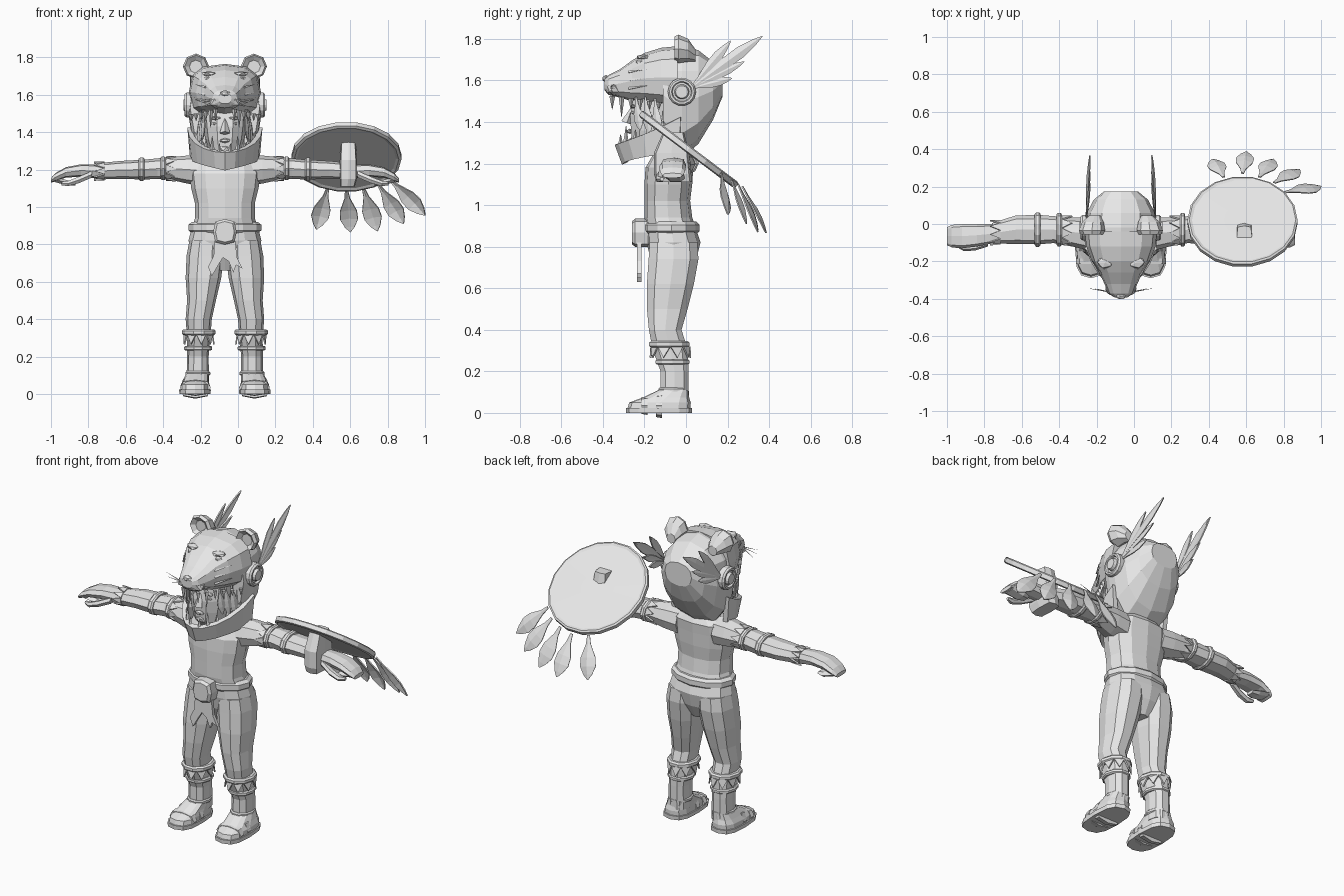
import bpy, bmesh
from math import sin, cos, pi, radians, copysign
from mathutils import Vector, Matrix

if "Cube" in bpy.data.objects:
    bpy.data.objects.remove(bpy.data.objects["Cube"])

grey = bpy.data.materials.new("plain_grey")
grey.use_nodes = True
grey.diffuse_color = (.8, .8, .8, 1)
grey.node_tree.nodes["Principled BSDF"].inputs["Base Color"].default_value = (.8, .8, .8, 1)
BODY = Vector((-.07, 0, 0))      # body centre line; all body parts are local to it


def finish(name, bm, mirror=False, thick=0, matrix=None):
    """Turn a bmesh into a flat shaded object, optionally thickened and mirrored."""
    bmesh.ops.recalc_face_normals(bm, faces=bm.faces)
    mesh = bpy.data.meshes.new(name)
    bm.to_mesh(mesh)
    bm.free()
    mesh.materials.append(grey)
    obj = bpy.data.objects.new(name, mesh)
    bpy.context.collection.objects.link(obj)
    if matrix is None:
        obj.location = BODY
    else:
        obj.matrix_world = matrix
    if thick:
        mod = obj.modifiers.new("thickness", 'SOLIDIFY')
        mod.thickness, mod.offset = thick, 0
    if mirror:
        mod = obj.modifiers.new("mirror", 'MIRROR')
        mod.use_mirror_merge = False
    return obj


def place(axis, t, a, b):
    return {'x': (t, a, b), 'y': (a, t, b), 'z': (a, b, t)}[axis]


def loft(name, axis, sections, sides=8, power=1.0, mirror=False, matrix=None):
    """Skin rings (position, centre a, centre b, radius a, radius b) along an axis."""
    bm = bmesh.new()
    rings = []
    for t, a, b, ra, rb in sections:
        ring = []
        for i in range(sides):
            c, s = cos(2 * pi * i / sides), sin(2 * pi * i / sides)
            c, s = (copysign(abs(v) ** power, v) if abs(v) > 1e-6 else 0 for v in (c, s))
            ring.append(bm.verts.new(place(axis, t, a + ra * c, b + rb * s)))
        rings.append(ring)
    for low, high in zip(rings, rings[1:]):
        for i in range(sides):
            j = (i + 1) % sides
            bm.faces.new((low[i], low[j], high[j], high[i]))
    bm.faces.new(rings[0])
    bm.faces.new(rings[-1])
    return finish(name, bm, mirror, matrix=matrix)


def band(name, axis, t, half, a, b, ra, rb, mirror=True, sides=10):
    """A bevelled ring around a limb."""
    loft(name, axis, [(t - half, a, b, ra * .9, rb * .9), (t - half / 2, a, b, ra, rb),
                      (t + half / 2, a, b, ra, rb), (t + half, a, b, ra * .9, rb * .9)],
         sides, mirror=mirror)


def fringe(name, axis, t, tip, a, b, ra, rb, count=9):
    """Triangular points hanging from a ring."""
    bm = bmesh.new()
    for i in range(count):
        def spot(step, pos, grow=1):
            angle = 2 * pi * (i + step) / count
            return bm.verts.new(place(axis, pos, a + ra * grow * cos(angle), b + rb * grow * sin(angle)))
        bm.faces.new((spot(0, t), spot(1, t), spot(.5, tip, 1.04)))
    finish(name, bm, True, .008)


def plate(name, outline, y, depth, mirror=False):
    """Front facing outline of (x, z) points pushed back by depth."""
    bm = bmesh.new()
    bm.faces.new([bm.verts.new((x, y, z)) for x, z in outline])
    return finish(name, bm, mirror, depth)


def spike(name, base, tip, width, mirror=False, sides=4):
    """Tapered point: tooth, whisker or nose."""
    base, tip = Vector(base), Vector(tip)
    bm = bmesh.new()
    turn = (tip - base).to_track_quat('Z', 'Y').to_matrix().to_4x4()
    bmesh.ops.create_cone(bm, cap_ends=True, segments=sides, radius1=width, radius2=width * .08,
                          depth=(tip - base).length,
                          matrix=Matrix.Translation((base + tip) / 2) @ turn)
    finish(name, bm, mirror)


def blob(name, centre, size, mirror=False, detail=1):
    bm = bmesh.new()
    bmesh.ops.create_icosphere(bm, subdivisions=detail, radius=1,
                               matrix=Matrix.Translation(centre) @ Matrix.Diagonal((*size, 1)))
    finish(name, bm, mirror)


def feather(name, base, tip, width, normal, mirror=False, local=True):
    """Leaf shaped blade with a raised spine."""
    base, tip, normal = Vector(base), Vector(tip), Vector(normal)
    side = (tip - base).cross(normal).normalized()
    up = side.cross(tip - base).normalized() * width * .15
    bm = bmesh.new()
    rows = []
    for t, w in ((0, .15), (.2, .3), (.5, .95), (.7, 1), (.88, .55), (1, .04)):
        mid = base.lerp(tip, t)
        rows.append([bm.verts.new(p) for p in
                     (mid - side * w * width / 2, mid + up * w, mid + side * w * width / 2)])
    for r, q in zip(rows, rows[1:]):
        for i in (0, 1):
            bm.faces.new((r[i], r[i + 1], q[i + 1], q[i]))
    finish(name, bm, mirror, .007, None if local else Matrix())


# Torso, neck and belt
loft("torso", 'z', [(.66, 0, -.06, .05, .07), (.74, 0, -.06, .17, .11), (.82, 0, -.06, .195, .13),
                    (.88, 0, -.07, .18, .12), (.94, 0, -.085, .16, .115), (1.02, 0, -.09, .16, .11),
                    (1.1, 0, -.085, .18, .115), (1.18, 0, -.08, .19, .115), (1.24, 0, -.06, .18, .1),
                    (1.28, 0, -.06, .11, .075), (1.32, 0, -.07, .07, .065)], 12, .85)
band("belt", 'z', .89, .03, 0, -.07, .195, .135, False, 12)
loft("belt_buckle", 'y', [(-.26, 0, .867, .05, .055), (-.245, 0, .867, .063, .068),
                          (-.18, 0, .867, .063, .068)], 8, .6)
plate("loincloth", [(-.055, .82), (.055, .82), (.065, .73), (.095, .67), (.06, .69), (.045, .65),
                    (.02, .71), (-.01, .73), (-.035, .69), (-.07, .63), (-.09, .68), (-.06, .74)],
      -.225, .02)

# Legs, cuffs and sandals
loft("leg", 'z', [(.06, .145, -.055, .06, .07), (.2, .145, -.055, .058, .07), (.3, .14, -.075, .062, .088),
                  (.4, .14, -.1, .07, .082), (.5, .125, -.09, .077, .102), (.62, .115, -.075, .095, .118),
                  (.74, .105, -.06, .1, .125), (.82, .1, -.06, .09, .12)], 10, .85, True)
band("knee_band", 'z', .33, .016, .14, -.08, .09, .102)
fringe("knee_fringe", 'z', .32, .265, .14, -.075, .078, .094)
band("shin_band", 'z', .245, .013, .143, -.065, .075, .086)
band("ankle_band", 'z', .11, .012, .145, -.06, .067, .077)
loft("foot", 'z', [(.02, .16, -.13, .078, .152), (.05, .16, -.125, .076, .148),
                   (.075, .155, -.095, .068, .11), (.11, .147, -.06, .06, .073)], 12, .7, True)
loft("sandal_sole", 'z', [(0, .16, -.13, .083, .158), (.024, .16, -.13, .085, .16)], 12, .7, True)
for y, high in ((-.2, .04), (-.13, .055)):
    loft("sandal_strap", 'y', [(y - .015, .158, .035, .082, high), (y + .015, .158, .035, .082, high + .005)],
         8, .7, True)

# Arms, armbands and hands
loft("arm", 'x', [(.12, -.06, 1.195, .09, .08), (.2, -.05, 1.2, .085, .075), (.28, -.04, 1.205, .075, .062),
                  (.36, -.03, 1.205, .072, .055), (.43, -.03, 1.2, .078, .053), (.56, -.03, 1.198, .076, .048),
                  (.69, -.05, 1.19, .055, .043)], 8, .85, True)
band("upper_armband", 'x', .33, .014, -.03, 1.207, .09, .066)
band("elbow_band", 'x', .445, .016, -.03, 1.202, .092, .065)
fringe("sleeve_fringe", 'x', .315, .26, -.035, 1.205, .078, .063)
fringe("wrist_fringe", 'x', .645, .7, -.045, 1.192, .064, .047)
loft("hand", 'x', [(.67, -.05, 1.19, .05, .038), (.77, -.06, 1.195, .06, .033), (.85, -.065, 1.185, .065, .028),
                   (.905, -.065, 1.16, .06, .022), (.93, -.065, 1.142, .048, .012)], 8, .7, True)
loft("thumb", 'x', [(.71, -.1, 1.175, .02, .02), (.78, -.12, 1.145, .022, .02), (.84, -.125, 1.125, .02, .016),
                    (.875, -.115, 1.125, .01, .01)], 6, 1, True)
loft("curled_fingers", 'x', [(.8, -.05, 1.125, .03, .01), (.84, -.05, 1.128, .045, .016),
                             (.91, -.06, 1.148, .05, .016)], 6, .8, True)

# Face under the helmet
loft("face", 'z', [(1.25, 0, -.13, .06, .09), (1.3, 0, -.15, .085, .115), (1.36, 0, -.14, .105, .13),
                   (1.43, 0, -.13, .115, .145), (1.52, 0, -.12, .12, .14)], 10, .85)
spike("nose", (0, -.285, 1.395), (0, -.255, 1.48), .028)
blob("lips", (0, -.27, 1.355), (.032, .016, .013))
blob("chin", (0, -.25, 1.31), (.035, .025, .022))
blob("eye", (.05, -.25, 1.445), (.02, .015, .01), True)
blob("eyebrow", (.05, -.255, 1.475), (.035, .018, .01), True)
for i in range(4):
    feather("hair_lock", (.11 + .008 * i, -.24 + .045 * i, 1.52), (.12 + .012 * i, -.22 + .045 * i, 1.36 - .02 * i),
            .045, (1, -.4, 0), True)

# Animal helmet
loft("helmet_back", 'y', [(.175, 0, 1.59, .09, .07), (.13, 0, 1.55, .145, .14), (.06, 0, 1.52, .182, .225),
                          (-.02, 0, 1.495, .195, .27), (-.07, 0, 1.5, .192, .262), (-.11, 0, 1.53, .186, .225)],
     12, .85)
loft("helmet_mask", 'y', [(-.04, 0, 1.615, .193, .15), (-.12, 0, 1.615, .185, .142), (-.2, 0, 1.61, .155, .122),
                          (-.26, 0, 1.598, .115, .098), (-.32, 0, 1.585, .088, .067),
                          (-.372, 0, 1.578, .066, .048), (-.392, 0, 1.58, .035, .028)], 12, .75)
blob("muzzle", (.045, -.345, 1.56), (.043, .042, .035), True)
blob("snout_tip", (0, -.385, 1.608), (.03, .02, .018))
blob("mask_eye", (.085, -.215, 1.685), (.032, .03, .02), True)
blob("mask_brow", (.085, -.205, 1.712), (.045, .035, .014), True)
loft("ear", 'y', [(-.035, .155, 1.75, .035, .035), (-.055, .155, 1.752, .06, .06), (-.035, .155, 1.752, .07, .068),
                  (.01, .15, 1.745, .058, .055), (.045, .14, 1.72, .03, .03)], 8, 1, True)
for dx, dz in ((.17, .02), (.165, -.005), (.14, -.035)):
    spike("whisker", (.05, -.365, 1.565), (dx, -.345, 1.565 + dz), .004, True, 3)
for z in (1.56, 1.6, 1.64):
    spike("cheek_stripe", (.105, -.275, z), (.16, -.185, z + .015), .007, True, 3)

# Lower jaw: a curved strap under the chin
bm = bmesh.new()
rows = []
for i in range(-5, 6):
    turn, back = radians(i * 20), abs(i) / 5
    x, y = sin(turn), cos(turn)
    rows.append([bm.verts.new((x * (.125 + .05 * back), -.07 - y * .225, 1.2 + .06 * back)),
                 bm.verts.new((x * (.14 + .05 * back), -.07 - y * .26, 1.295 + .13 * back ** 2))])
for r, q in zip(rows, rows[1:]):
    bm.faces.new((r[0], q[0], q[1], r[1]))
finish("lower_jaw", bm, thick=.028)

# Teeth along both jaws
for i in range(6):
    turn = radians(12 + i * 17)
    long = .085 if i == 1 else .05
    x, y = .05 + .13 * i / 5, -.355 + .045 * i
    spike("upper_tooth", (x, y, 1.525 - .006 * i), (x, y, 1.51 - long), .014, True)
    x, y = .14 * sin(turn), -.07 - .25 * cos(turn)
    spike("lower_tooth", (x, y, 1.285 + .012 * i), (x, y, 1.3 + long * .8 + .012 * i), .014, True)

# Ear discs and swept back plumes
loft("ear_disc", 'x', [(t, -.02, 1.545, r, r) for t, r in
                       ((.16, .068), (.205, .068), (.215, .06), (.215, .05), (.203, .045), (.203, .036),
                        (.222, .03), (.222, .015))], 14, 1, True)
for y, z, width in ((.367, 1.812, .055), (.215, 1.79, .045), (.28, 1.69, .04), (.22, 1.61, .04)):
    feather("plume", (.185, .02, 1.56), (.165, y, z), width, (1, 0, .1), True)

# Round shield with arm strap and hanging feathers
tilt = Matrix.Translation((.58, .012, 1.268)) @ Matrix.Rotation(radians(-37), 4, 'X')
loft("shield", 'z', [(t, 0, 0, r, r) for t, r in
                     ((-.012, .265), (-.018, .28), (-.012, .295), (.012, .295), (.018, .285),
                      (.012, .27), (.015, .1))], 18, 1, False, tilt)
strap = loft("shield_strap", 'z', [(1.11, .655, -.055, .04, .085), (1.15, .66, -.065, .046, .09),
                                   (1.25, .66, -.07, .046, .085), (1.35, .66, -.06, .04, .05)], 8, .4)
for bx, by, bz, tx, ty, tz in ((.48, .25, 1.1, .42, .345, .88), (.58, .27, 1.09, .6, .385, .865),
                               (.67, .25, 1.1, .745, .345, .87), (.75, .22, 1.12, .885, .29, .91),
                               (.81, .17, 1.15, 1, .2, .955)):
    feather("shield_feather", (bx, by, bz), (tx, ty, tz), .095, (0, .75, .6), False, False)
